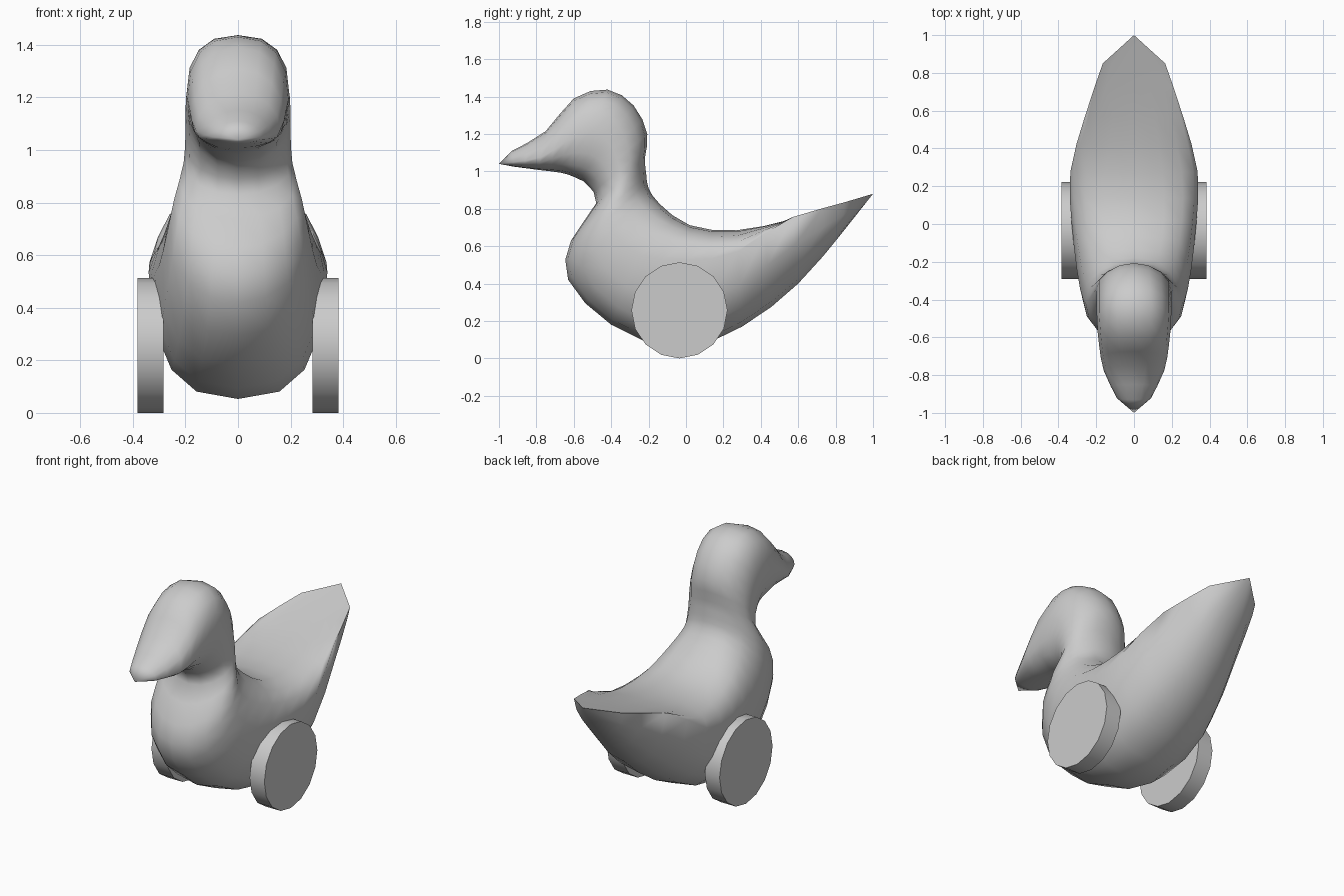
import bpy, bmesh, math
from mathutils import Vector

if "Cube" in bpy.data.objects:
    bpy.data.objects.remove(bpy.data.objects["Cube"])

SEG = 16


def smooth(obj, degrees):
    bpy.ops.object.select_all(action='DESELECT')
    obj.select_set(True)
    bpy.context.view_layer.objects.active = obj
    bpy.ops.object.shade_smooth_by_angle(angle=math.radians(degrees))


def section(bm, ya, za, yb, zb, w, k, e):
    """Superellipse ring between outline points a (back) and b (belly);
    k is how far up from b the widest point lies, e the boxiness."""
    a, b = Vector((0, ya, za)), Vector((0, yb, zb))
    mid = b.lerp(a, k)
    ring = []
    for i in range(SEG):
        t = 2 * math.pi * i / SEG
        s, c = math.sin(t), math.cos(t)
        x = w * math.copysign(abs(s) ** (2 / e), s)
        p = mid.lerp(a if c > 0 else b, abs(c) ** (2 / e))
        ring.append(bm.verts.new((x, p.y, p.z)))
    return ring


def add_midpoints(keys):
    """Insert a smooth (Catmull-Rom) section between each pair of keys."""
    out = []
    for i in range(len(keys) - 1):
        around = (keys[max(i - 1, 0)], keys[i], keys[i + 1],
                  keys[min(i + 2, len(keys) - 1)])
        out.append(keys[i])
        out.append([(9 * (q + r) - p - s) / 16 for p, q, r, s in zip(*around)])
    return out + [keys[-1]]


# Duck key sections, tail to beak:
# back y, back z, belly y, belly z, half width, widest fraction, boxiness
KEYS = [
    (0.85, 0.832, 0.83, 0.665, 0.165, 1.02, 2.1),
    (0.57, 0.745, 0.60, 0.40, 0.26, 1.03, 2.2),
    (0.27, 0.685, 0.30, 0.17, 0.337, 0.78, 2.4),
    (0.02, 0.712, -0.04, 0.053, 0.33, 0.72, 2.6),
    (-0.14, 0.825, -0.40, 0.18, 0.302, 0.58, 2.4),
    (-0.20, 0.91, -0.63, 0.42, 0.27, 0.54, 2.05),
    (-0.212, 0.98, -0.615, 0.63, 0.243, 0.52, 2.0),
    (-0.22, 1.07, -0.48, 0.83, 0.207, 0.5, 2.0),
    (-0.207, 1.20, -0.53, 0.93, 0.20, 0.5, 2.0),
    (-0.28, 1.352, -0.57, 0.957, 0.199, 0.52, 2.2),
    (-0.42, 1.437, -0.61, 0.975, 0.196, 0.50, 2.5),
    (-0.60, 1.39, -0.67, 0.993, 0.185, 0.42, 2.3),
    (-0.75, 1.215, -0.79, 1.008, 0.16, 0.32, 2.1),
    (-0.93, 1.11, -0.92, 1.025, 0.09, 0.28, 2.0),
]
bm = bmesh.new()
rings = [section(bm, *s) for s in add_midpoints(KEYS)]
for r0, r1 in zip(rings, rings[1:]):
    for i in range(SEG):
        j = (i + 1) % SEG
        bm.faces.new((r0[i], r0[j], r1[j], r1[i]))

# Tail tip and beak tip
for ring, tip in ((rings[0], (0, 1.0, 0.88)), (rings[-1], (0, -1.0, 1.04))):
    v = bm.verts.new(tip)
    for i in range(SEG):
        bm.faces.new((v, ring[i], ring[(i + 1) % SEG]))
bmesh.ops.recalc_face_normals(bm, faces=bm.faces[:])
mesh = bpy.data.meshes.new("duck_body")
bm.to_mesh(mesh)
bm.free()
duck = bpy.data.objects.new("duck_body", mesh)
bpy.context.collection.objects.link(duck)
smooth(duck, 110)

# Wheels
for side, name in ((-1, "left_wheel"), (1, "right_wheel")):
    bpy.ops.mesh.primitive_cylinder_add(
        vertices=16, radius=0.257, depth=0.10,
        location=(side * 0.333, -0.035, 0.257), rotation=(0, math.pi / 2, 0))
    wheel = bpy.context.object
    wheel.name = name
    smooth(wheel, 30)
